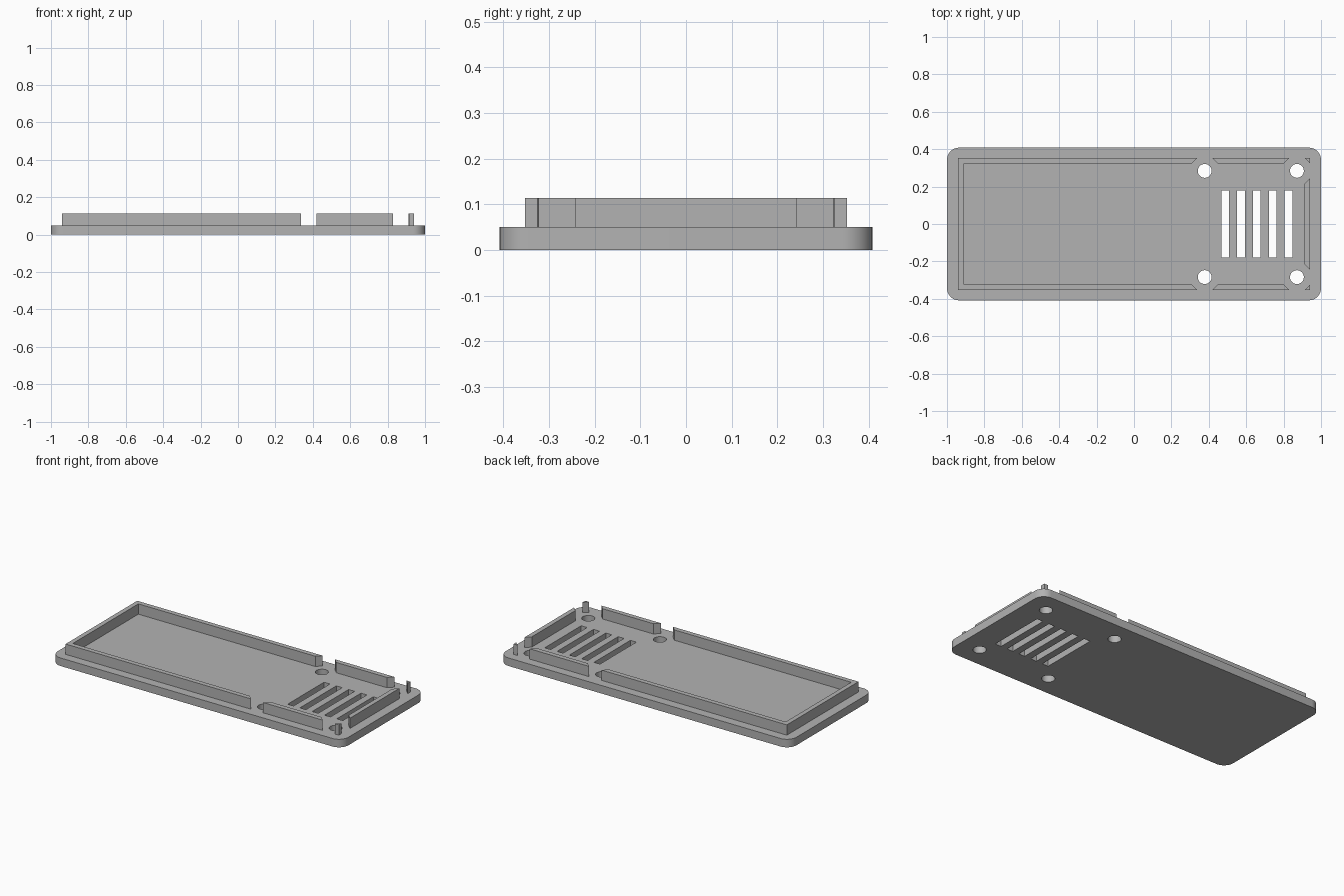
import bpy
import math

if "Cube" in bpy.data.objects:
    bpy.data.objects.remove(bpy.data.objects["Cube"], do_unlink=True)

PLATE_Z, RIM_Z = 0.05, 0.114
HOLES = [(x, y) for x in (0.378, 0.871) for y in (-0.284, 0.284)]

grey = bpy.data.materials.new("plain grey")
grey.use_nodes = True
colour = (0.45, 0.45, 0.45, 1)
grey.diffuse_color = colour
grey.node_tree.nodes["Principled BSDF"].inputs["Base Color"].default_value = colour


def prism(name, outline, z0, z1):
    """Upright solid from a counter-clockwise outline."""
    n = len(outline)
    verts = [(x, y, z) for z in (z0, z1) for x, y in outline]
    faces = [tuple(reversed(range(n))), tuple(range(n, 2 * n))]
    faces += [(i, (i + 1) % n, n + (i + 1) % n, n + i) for i in range(n)]
    mesh = bpy.data.meshes.new(name)
    mesh.from_pydata(verts, [], faces)
    mesh.materials.append(grey)
    obj = bpy.data.objects.new(name, mesh)
    bpy.context.collection.objects.link(obj)
    return obj


def rectangle(cx, cy, hx, hy):
    return [(cx - hx, cy - hy), (cx + hx, cy - hy), (cx + hx, cy + hy), (cx - hx, cy + hy)]


def polygon(cx, cy, r, sides):
    return [(cx + r * math.cos(math.tau * i / sides), cy + r * math.sin(math.tau * i / sides))
            for i in range(sides)]


def rounded(hx, hy, r, steps):
    points = []
    for k, (sx, sy) in enumerate([(1, 1), (-1, 1), (-1, -1), (1, -1)]):
        for i in range(steps + 1):
            a = math.pi / 2 * (k + i / steps)
            points.append((sx * (hx - r) + r * math.cos(a), sy * (hy - r) + r * math.sin(a)))
    return points


def cut(obj, outlines, z0, z1):
    """Remove an upright prism for each outline."""
    bpy.context.view_layer.objects.active = obj
    for outline in outlines:
        cutter = prism("cutter", outline, z0, z1)
        cutter.hide_render = True
        mod = obj.modifiers.new("cut", "BOOLEAN")
        mod.operation, mod.solver, mod.object = "DIFFERENCE", "EXACT", cutter
        bpy.ops.object.modifier_apply(modifier=mod.name)
        bpy.data.objects.remove(cutter, do_unlink=True)


# Base plate with rounded corners, screw holes and vent slots
plate = prism("base_plate", rounded(1.0, 0.408, 0.065, 12), 0, PLATE_Z)
holes = [polygon(x, y, 0.037, 40) for x, y in HOLES]
slots = [rectangle(0.487 + 0.0847 * i, 0, 0.0205, 0.179) for i in range(5)]
cut(plate, holes + slots, -0.1, 0.2)

# Raised rim, interrupted by diamond clearances around the screw holes
rim = prism("raised_rim", rectangle(0, 0, 0.94, 0.352), PLATE_Z, RIM_Z)
clearances = [polygon(x, y, 0.11, 4) for x, y in HOLES]
cut(rim, [rectangle(0, 0, 0.911, 0.322)] + clearances, -0.1, 0.2)

# Smooth the round corners and holes, keep the edges sharp
bpy.ops.object.select_all(action="DESELECT")
plate.select_set(True)
bpy.context.view_layer.objects.active = plate
bpy.ops.object.shade_smooth_by_angle(angle=math.radians(30))
